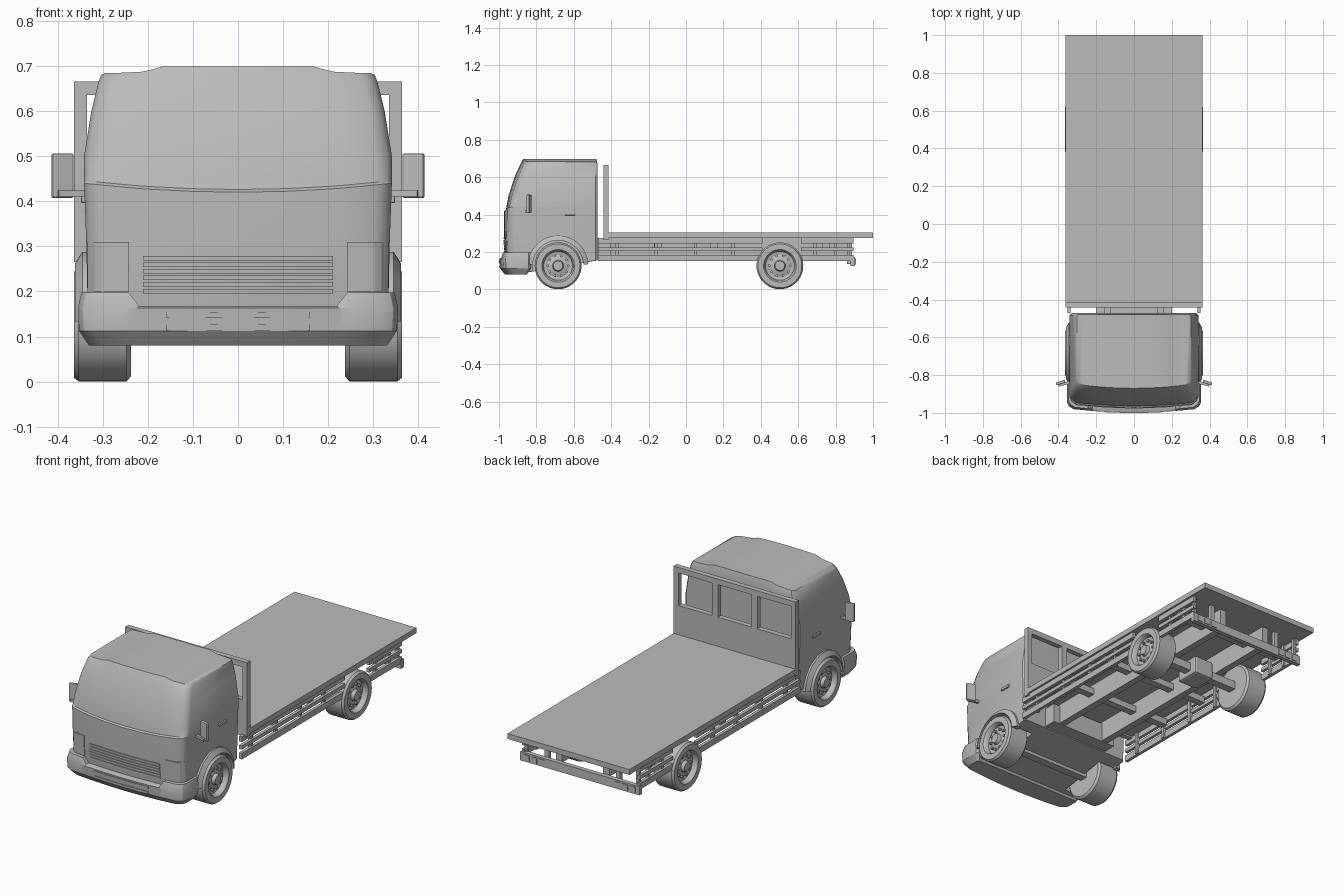
import bpy, bmesh
from math import sin, cos, pi, radians
from mathutils import Matrix

cube = bpy.data.objects.get("Cube")
if cube:
    bpy.data.objects.remove(cube)

paint = bpy.data.materials.new("plain grey")
paint.use_nodes = True
GREY = (0.5, 0.5, 0.5, 1)
paint.diffuse_color = GREY
paint.node_tree.nodes["Principled BSDF"].inputs["Base Color"].default_value = GREY


def finish(name, bm, smooth=None):
    bmesh.ops.recalc_face_normals(bm, faces=bm.faces)
    mesh = bpy.data.meshes.new(name)
    bm.to_mesh(mesh)
    bm.free()
    mesh.materials.append(paint)
    ob = bpy.data.objects.new(name, mesh)
    bpy.context.collection.objects.link(ob)
    if smooth:
        bpy.ops.object.select_all(action='DESELECT')
        ob.select_set(True)
        bpy.context.view_layer.objects.active = ob
        bpy.ops.object.shade_smooth_by_angle(angle=radians(smooth))
    return ob


def box(name, x, y, z, bevel=0, turn=0):
    """Box from (low, high) pairs, turned about its own upright axis."""
    bm = bmesh.new()
    size = [b - a for a, b in (x, y, z)]
    mid = [(a + b) / 2 for a, b in (x, y, z)]
    bmesh.ops.create_cube(bm, size=1, matrix=Matrix.Translation(mid)
                          @ Matrix.Rotation(turn, 4, 'Z') @ Matrix.Diagonal((*size, 1)))
    if bevel:
        bmesh.ops.bevel(bm, geom=bm.edges[:], offset=bevel, segments=2, affect='EDGES', profile=0.5)
    return finish(name, bm)


def pair(name, x, y, z, bevel=0, turn=0):
    for side, s in (("left", 1), ("right", -1)):
        box(side + "_" + name, sorted((s * x[0], s * x[1])), y, z, bevel, s * turn)


def skin(name, loops, smooth=None):
    """Join equal closed loops; caps are strips between the loop halves."""
    bm = bmesh.new()
    rings = [[bm.verts.new(p) for p in loop] for loop in loops]
    n = len(rings[0])
    for a, b in zip(rings, rings[1:]):
        for i in range(n):
            j = (i + 1) % n
            bm.faces.new((a[i], a[j], b[j], b[i]))
    for r in (rings[0], rings[-1]):
        for i in range(n // 2 - 1):
            bm.faces.new((r[i], r[i + 1], r[n - 2 - i], r[n - 1 - i]))
    return finish(name, bm, smooth)


def lathe(bm, profile, y, z, s, steps=40):
    """Turn a (radius, x) profile about a sideways axle."""
    verts = [bm.verts.new((s * x, y, z + r)) for r, x in profile]
    edges = [bm.edges.new(e) for e in zip(verts, verts[1:])]
    bmesh.ops.spin(bm, geom=verts + edges, cent=(0, y, z), axis=(1, 0, 0),
                   angle=2 * pi, steps=steps, use_merge=True)
    bmesh.ops.remove_doubles(bm, verts=bm.verts, dist=0.0003)


# Cab and bumper share a bowed plan with rounded corners
HALF = (0, 0.3, 0.56, 0.63, 0.7, 0.9, 0.97, 1)
PLAN = [-u for u in reversed(HALF[1:])] + list(HALF)


def bow(u):
    u = abs(u)
    corner = 0 if u <= 0.9 else 0.012 * (u - 0.9) / 0.07 if u < 0.97 else 0.012 + 0.7 * (u - 0.97)
    return 0.022 * u * u + corner


def front_y(levels, x, z):
    for a, b in zip(levels, levels[1:]):
        if z <= b[0]:
            break
    t = (z - a[0]) / (b[0] - a[0])
    w, y = (a[i] + t * (b[i] - a[i]) for i in (1, 2))
    return y + bow(min(1, abs(x) / w))


def plan_loop(z, w, yf, yb, lift=lambda u: 0):
    front = [(u * w, yf + bow(u), z + lift(u)) for u in PLAN]
    back = [(u * w, yb - (0.012 if abs(u) == 1 else 0), z + lift(u)) for u in reversed(PLAN)]
    return front + back


def plate(name, levels, x, z, proud=0.004, cols=6):
    loops = []
    for i in range(cols + 1):
        px = x[0] + (x[1] - x[0]) * i / cols
        y0, y1 = (front_y(levels, px, h) for h in z)
        loops.append([(px, y0 - proud, z[0]), (px, y1 - proud, z[1]),
                      (px, y1 + 0.003, z[1]), (px, y0 + 0.003, z[0])])
    skin(name, loops)


def sag(u):
    return 0.02 * u * u


def dome(u):
    u = abs(u)
    return 0.018 if u < 0.6 else 0.012 if u < 0.65 else 0.007 if u < 0.8 else 0.004 if u < 1 else 0


CAB = [(0.09, 0.325, -0.955, -0.85), (0.155, 0.333, -0.967, -0.472), (0.30, 0.336, -0.973, -0.472),
       (0.42, 0.341, -0.972, -0.472), (0.426, 0.341, -0.963, -0.472), (0.50, 0.341, -0.949, -0.472),
       (0.60, 0.325, -0.917, -0.472), (0.665, 0.309, -0.888, -0.472), (0.68, 0.303, -0.87, -0.48)]
LIFTS = {0.42: sag, 0.426: sag, 0.68: dome}
cab = skin("cab", [plan_loop(*c, LIFTS.get(c[0], lambda u: 0)) for c in CAB], 35)

# Wheel arches cut from the cab
FRONT, REAR, HUB = -0.684, 0.502, 0.126
for s in (-1, 1):
    bm = bmesh.new()
    lathe(bm, [(0, 0.225), (0.138, 0.225), (0.138, 0.42), (0, 0.42)], FRONT, HUB, s)
    cutter = finish("arch_cutter", bm)
    cutter.hide_render = True
    cutter.hide_set(True)
    cutter.display_type = 'WIRE'
    cut = cab.modifiers.new("arch", 'BOOLEAN')
    cut.operation, cut.solver, cut.object = 'DIFFERENCE', 'EXACT', cutter
bpy.context.view_layer.objects.active = cab
for m in [m.name for m in cab.modifiers if m.type == 'BOOLEAN']:
    bpy.ops.object.modifier_apply(modifier=m)
for ob in [o for o in bpy.data.objects if o.name.startswith("arch_cutter")]:
    bpy.data.objects.remove(ob)

BUMPER = [(0.08, 0.33, -0.968, -0.85), (0.112, 0.352, -0.994, -0.83),
          (0.163, 0.355, -0.998, -0.83), (0.198, 0.347, -0.988, -0.83)]
skin("front_bumper", [plan_loop(*b, (lambda u: -0.03 if abs(u) < 0.65 else 0) if b[0] > 0.19
                                else lambda u: 0) for b in BUMPER], 30)
for z in (0.113, 0.141):
    plate("bumper_slot", BUMPER, (-0.16, 0.16), (z, z + 0.014), 0.003)
for i in range(6):
    z = 0.196 + i * 0.0145
    plate("grille_slat", CAB, (-0.21, 0.21), (z, z + 0.010))
for s, side in ((1, "left"), (-1, "right")):
    plate(side + "_headlight", CAB, (s * 0.242, s * 0.333), (0.2, 0.31))
    # Fender flare swept over the front wheel
    arc = []
    for i in range(25):
        a = radians(3 + 174 * i / 24)
        arc.append([(s * x, FRONT + r * cos(a), HUB + r * sin(a))
                    for r, x in ((0.136, 0.32), (0.162, 0.32), (0.162, 0.345), (0.136, 0.361))])
    skin(side + "_fender", arc, 35)
pair("mirror", (0.364, 0.414), (-0.848, -0.832), (0.407, 0.506), 0.005, -0.3)
pair("mirror_arm", (0.33, 0.4), (-0.852, -0.838), (0.41, 0.424), 0, -0.25)
pair("door_handle", (0.33, 0.348), (-0.65, -0.59), (0.396, 0.411), 0.003)

# Wheels with a dished rim, nuts and hub
WHEEL = [(0, 0.237), (0.114, 0.237), (0.125, 0.247), (0.125, 0.353), (0.117, 0.364), (0.087, 0.364),
         (0.081, 0.358), (0.077, 0.336), (0.06, 0.332), (0.04, 0.34), (0.03, 0.342), (0.025, 0.36), (0, 0.362)]
for y, place in ((FRONT, "front"), (REAR, "rear")):
    for s, side in ((1, "left"), (-1, "right")):
        bm = bmesh.new()
        lathe(bm, WHEEL, y, HUB, s, 48)
        for i in range(10):
            a = 2 * pi * i / 10
            bmesh.ops.create_cone(bm, cap_ends=True, segments=8, radius1=0.007, radius2=0.007, depth=0.02,
                                  matrix=Matrix.Translation((s * 0.337, y + 0.055 * cos(a), HUB + 0.055 * sin(a)))
                                  @ Matrix.Rotation(pi / 2, 4, 'Y'))
        finish(f"{place}_{side}_wheel", bm, 35)
    box(place + "_axle", (-0.24, 0.24), (y - 0.022, y + 0.022), (0.105, 0.15))
box("differential", (-0.06, 0.06), (REAR - 0.08, REAR + 0.06), (0.08, 0.18), 0.012)

# Flat bed and headboard with three openings
WIDE = 0.363
box("bed", (-WIDE, WIDE), (-0.44, 1.0), (0.274, 0.303))
BOARD = (-0.442, -0.414)
box("headboard_panel", (-WIDE, WIDE), BOARD, (0.265, 0.46))
box("headboard_top", (-WIDE, WIDE), BOARD, (0.635, 0.665))
pair("headboard_post", (0.335, WIDE), BOARD, (0.46, 0.635))
pair("headboard_bar", (0.1, 0.135), BOARD, (0.46, 0.635))

# Chassis rails and cross members
pair("chassis_rail", (0.122, 0.16), (-0.49, 0.88), (0.165, 0.274))
box("front_cross_box", (-0.2, 0.2), (-0.47, -0.4), (0.16, 0.265))
for y in (-0.15, 0.15, 0.75):
    box("cross_member", (-0.33, 0.33), (y - 0.02, y + 0.02), (0.215, 0.25))

# Side guards ahead of and behind the rear wheels
for y0, y1, posts in ((-0.47, 0.41, (-0.37, -0.16, 0.05, 0.25)), (0.615, 0.895, (0.69, 0.8, 0.88))):
    for z0, z1 in ((0.245, 0.274), (0.205, 0.225), (0.152, 0.185)):
        pair("guard_rail", (0.335, 0.352), (y0, y1), (z0, z1))
    for y in posts:
        pair("guard_post", (0.325, 0.342), (y - 0.008, y + 0.008), (0.152, 0.274))

# Rear bar with lamps and hangers
box("rear_bar", (-0.355, 0.355), (0.88, 0.904), (0.125, 0.172))
for x in (0.225, 0.27, 0.315):
    pair("rear_lamp", (x - 0.016, x + 0.016), (0.9, 0.908), (0.133, 0.164))
pair("rear_hanger", (0.2, 0.225), (0.862, 0.882), (0.135, 0.274))
